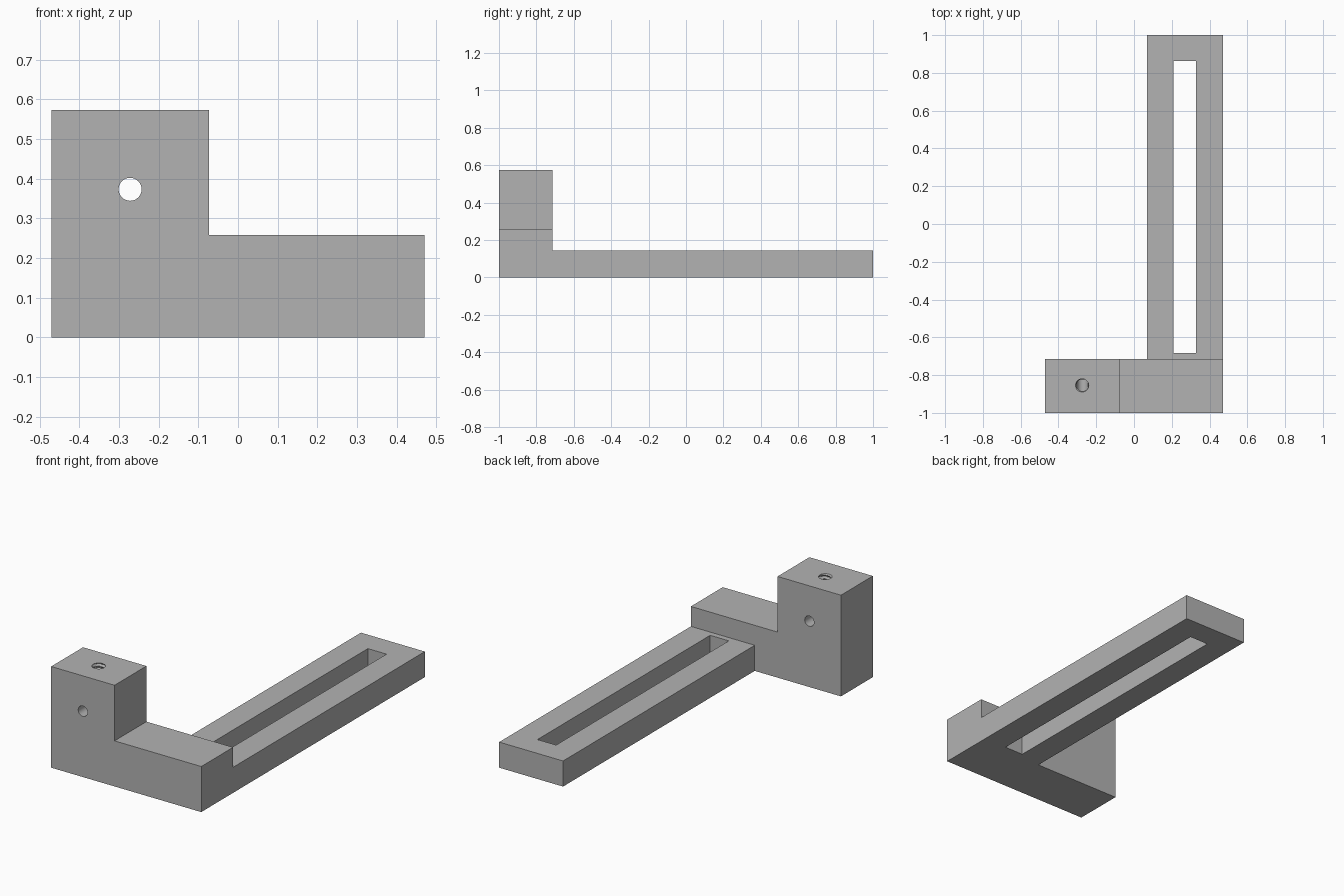
import bpy, bmesh
from math import cos, sin, pi, radians
from mathutils import Matrix

cube = bpy.data.objects.get("Cube")
if cube:
    bpy.data.objects.remove(cube)

grey = bpy.data.materials.new("plain grey")
grey.use_nodes = True
grey.diffuse_color = (0.45, 0.45, 0.45, 1)
grey.node_tree.nodes["Principled BSDF"].inputs["Base Color"].default_value = grey.diffuse_color


def make_object(name, bm):
    bmesh.ops.recalc_face_normals(bm, faces=bm.faces)
    mesh = bpy.data.meshes.new(name)
    bm.to_mesh(mesh)
    bm.free()
    mesh.materials.append(grey)
    obj = bpy.data.objects.new(name, mesh)
    bpy.context.collection.objects.link(obj)
    return obj


def prism(name, points, direction):
    bm = bmesh.new()
    face = bm.faces.new([bm.verts.new(p) for p in points])
    new = bmesh.ops.extrude_face_region(bm, geom=[face])["geom"]
    verts = [v for v in new if isinstance(v, bmesh.types.BMVert)]
    bmesh.ops.translate(bm, verts=verts, vec=direction)
    return make_object(name, bm)


def box(name, x0, x1, y0, y1, z0, z1):
    corners = [(x0, y0, z0), (x1, y0, z0), (x1, y1, z0), (x0, y1, z0)]
    return prism(name, corners, (0, 0, z1 - z0))


def threaded_rod(name, x, y, bottom, top, minor, major, pitch):
    # Triangular thread wound as a helix, closed with flat ends
    bm = bmesh.new()
    sides, per_turn = 32, 8
    rows = round((top - bottom) / pitch * per_turn)
    rings = []
    for row in range(rows + 1):
        ring = []
        for i in range(sides):
            a = 2 * pi * i / sides
            phase = (row / per_turn - i / sides) % 1
            r = minor + (major - minor) * (1 - abs(2 * phase - 1))
            z = bottom + (top - bottom) * row / rows
            ring.append(bm.verts.new((x + r * cos(a), y + r * sin(a), z)))
        rings.append(ring)
    for low, high in zip(rings, rings[1:]):
        for i in range(sides):
            j = (i + 1) % sides
            bm.faces.new((low[i], low[j], high[j]))
            bm.faces.new((low[i], high[j], high[i]))
    bm.faces.new(rings[0])
    bm.faces.new(rings[-1])
    return make_object(name, bm)


def combine(target, tool, operation):
    mod = target.modifiers.new(operation.lower(), "BOOLEAN")
    mod.operation = operation
    mod.solver = "EXACT"
    mod.object = tool
    bpy.context.view_layer.objects.active = target
    bpy.ops.object.modifier_apply(modifier=mod.name)
    bpy.data.objects.remove(tool)


# Stepped front block
FRONT, BACK = -1.0, -0.715
outline = [(-0.47, 0), (0.47, 0), (0.47, 0.258), (-0.073, 0.258), (-0.073, 0.573), (-0.47, 0.573)]
bracket = prism("slotted_bracket", [(x, FRONT, z) for x, z in outline], (0, BACK - FRONT, 0))

# Slotted arm
combine(bracket, box("arm", 0.07, 0.47, BACK - 0.1, 1.0, 0, 0.145), "UNION")
combine(bracket, box("slot", 0.21, 0.327, -0.683, 0.862, -0.1, 0.3), "DIFFERENCE")

# Cross hole from front to back
bm = bmesh.new()
bmesh.ops.create_cone(bm, cap_ends=True, segments=32, radius1=0.029, radius2=0.029, depth=0.5,
                      matrix=Matrix.Translation((-0.272, -0.857, 0.373)) @ Matrix.Rotation(pi / 2, 4, "X"))
combine(bracket, make_object("cross_hole", bm), "DIFFERENCE")

# Threaded hole from the top down to the cross hole
combine(bracket, threaded_rod("threaded_hole", -0.272, -0.853, 0.373, 0.593, 0.031, 0.039, 0.022),
        "DIFFERENCE")

bpy.ops.object.select_all(action="DESELECT")
bracket.select_set(True)
bpy.context.view_layer.objects.active = bracket
bpy.ops.object.shade_smooth_by_angle(angle=radians(25))
